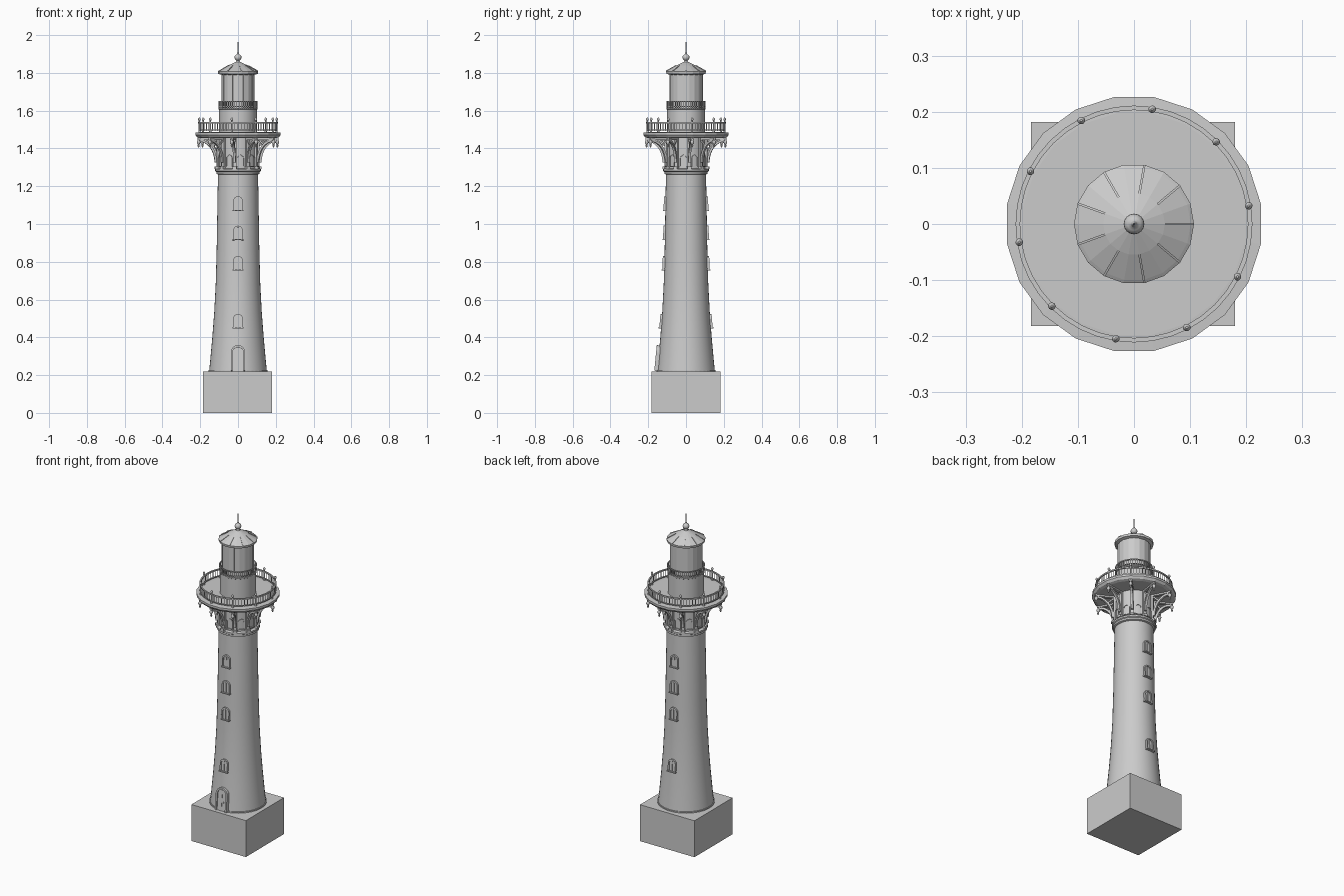
import bpy, bmesh
from math import sin, cos, pi, radians, atan2
from mathutils import Matrix, Vector

if "Cube" in bpy.data.objects:
    bpy.data.objects.remove(bpy.data.objects["Cube"], do_unlink=True)

stone = bpy.data.materials.new("pale grey stone")
stone.use_nodes = True
GREY = (0.6, 0.6, 0.6, 1)
stone.diffuse_color = GREY
stone.node_tree.nodes["Principled BSDF"].inputs["Base Color"].default_value = GREY


def finish(name, bm, smooth=None):
    bmesh.ops.recalc_face_normals(bm, faces=bm.faces)
    mesh = bpy.data.meshes.new(name)
    bm.to_mesh(mesh)
    bm.free()
    mesh.materials.append(stone)
    ob = bpy.data.objects.new(name, mesh)
    bpy.context.collection.objects.link(ob)
    if smooth:
        bpy.ops.object.select_all(action='DESELECT')
        ob.select_set(True)
        bpy.context.view_layer.objects.active = ob
        bpy.ops.object.shade_smooth_by_angle(angle=radians(smooth))
    return ob


def add_lathe(bm, profile, sides, phase=0.0, at=Matrix()):
    """Closed solid of revolution from (radius, height) points."""
    rings = [[bm.verts.new(at @ Vector((r * cos(phase + 2 * pi * i / sides),
                                        r * sin(phase + 2 * pi * i / sides), z)))
              for i in range(sides)] for r, z in profile]
    for low, high in zip(rings, rings[1:]):
        for i in range(sides):
            j = (i + 1) % sides
            bm.faces.new((low[i], low[j], high[j], high[i]))
    bm.faces.new(rings[0][::-1])
    bm.faces.new(rings[-1])


def lathe(name, profile, sides, phase=0.0, smooth=None):
    bm = bmesh.new()
    add_lathe(bm, profile, sides, phase)
    return finish(name, bm, smooth)


def add_box(bm, size, centre, at=Matrix()):
    bmesh.ops.create_cube(bm, size=1, matrix=at @ Matrix.Translation(centre) @ Matrix.Diagonal((*size, 1)))


def add_plate(bm, outline, depth, at):
    """Outline in local XZ, thickness centred on local Y."""
    a = [bm.verts.new(at @ Vector((x, -depth / 2, z))) for x, z in outline]
    b = [bm.verts.new(at @ Vector((x, depth / 2, z))) for x, z in outline]
    n = len(a)
    bm.faces.new(a)
    bm.faces.new(b[::-1])
    for i in range(n):
        j = (i + 1) % n
        bm.faces.new((a[i], b[i], b[j], a[j]))


def add_ring(bm, radius, half, z, sides, phase=0.0):
    """Square-section ring for the rails."""
    loops = []
    for dr, dz in ((-half, -half), (half, -half), (half, half), (-half, half)):
        loops.append([bm.verts.new(((radius + dr) * cos(phase + 2 * pi * i / sides),
                                    (radius + dr) * sin(phase + 2 * pi * i / sides), z + dz))
                      for i in range(sides)])
    for k in range(4):
        p, q = loops[k], loops[(k + 1) % 4]
        for i in range(sides):
            j = (i + 1) % sides
            bm.faces.new((p[i], p[j], q[j], q[i]))


def around(count, offset):
    return [Matrix.Rotation(radians(offset + 360 * i / count), 4, 'Z') for i in range(count)]


def arch(width, height, steps=8):
    """Outline with a half-round top, foot at the origin."""
    r = width / 2
    return [(-r, 0), (r, 0)] + [(r * cos(pi * i / steps), height - r + r * sin(pi * i / steps))
                                for i in range(steps + 1)]


def add_arch_frame(bm, width, height, bar, depth, at):
    """Raised arch border made of short quads, open in the middle."""
    outer = arch(width, height)[1:] + [(-width / 2, 0)]
    inner = arch(width - 2 * bar, height - bar)[1:] + [(bar - width / 2, 0)]
    for i in range(len(outer) - 2):
        add_plate(bm, [outer[i], outer[i + 1], inner[i + 1], inner[i]], depth, at)
    add_plate(bm, [outer[-2], outer[-1], inner[-1], inner[-2]], depth, at)


# Plinth and tapering shaft
bm = bmesh.new()
add_box(bm, (0.364, 0.364, 0.22), (-0.002, 0, 0.11))
finish("plinth", bm)
SHAFT = [(0.153, 0.22), (0.147, 0.28), (0.136, 0.40), (0.126, 0.53), (0.118, 0.68), (0.113, 0.86), (0.106, 1.27)]
lathe("shaft_foot", [(0.157, 0.218), (0.157, 0.227), (0.152, 0.227)], 40)
lathe("shaft", SHAFT, 40, smooth=30)
lathe("shaft_collar", [(0.106, 1.262), (0.115, 1.266), (0.115, 1.276), (0.121, 1.28),
                       (0.121, 1.29), (0.106, 1.294)], 40, smooth=30)
lathe("gallery_neck", [(0.104, 1.29), (0.104, 1.46)], 40, smooth=30)


def shaft_radius(z):
    for (r0, z0), (r1, z1) in zip(SHAFT, SHAFT[1:]):
        if z <= z1:
            return r0 + (r1 - r0) * (z - z0) / (z1 - z0)


def on_shaft(z, turn, lean_span):
    """Frame on the wall, leaning with the taper; local -Y points outward."""
    r = shaft_radius(z)
    lean = atan2(r - shaft_radius(z + lean_span), lean_span)
    return (Matrix.Rotation(turn, 4, 'Z') @ Matrix.Translation((0, -r, z))
            @ Matrix.Rotation(-lean, 4, 'X'))


# Windows on the front and back, and the front door
for side, turn in (("front", 0), ("back", pi)):
    bm = bmesh.new()
    for z in (0.45, 0.757, 0.917, 1.072):
        at = on_shaft(z, turn, 0.07)
        add_plate(bm, arch(0.044, 0.068), 0.006, at)
        add_arch_frame(bm, 0.050, 0.074, 0.008, 0.018, at)
        add_box(bm, (0.006, 0.014, 0.06), (0, 0, 0.033), at)
        add_box(bm, (0.056, 0.026, 0.006), (0, 0, 0), at)
    finish(side + "_windows", bm)
bm = bmesh.new()
at = on_shaft(0.222, 0, 0.12)
add_plate(bm, arch(0.066, 0.128), 0.014, at)
add_arch_frame(bm, 0.076, 0.136, 0.010, 0.03, at)
add_box(bm, (0.003, 0.018, 0.12), (0, 0, 0.06), at)
add_box(bm, (0.008, 0.022, 0.008), (0.01, 0, 0.05), at)
finish("door", bm)

# Corbel brackets carrying the gallery
bm = bmesh.new()
pendants = bmesh.new()
for at in around(10, 9):
    add_box(bm, (0.014, 0.018, 0.165), (0.108, 0, 1.375), at)
    add_box(bm, (0.11, 0.016, 0.012), (0.16, 0, 1.452), at)
    add_box(bm, (0.026, 0.022, 0.014), (0.112, 0, 1.298), at)
    steps = 8
    arc = [(0.205 - w * cos(pi / 2 * i / steps), 1.325 + h * sin(pi / 2 * i / steps))
           for w, h in ((0.092, 0.122), (0.080, 0.110)) for i in range(steps + 1)]
    for i in range(steps):
        k = steps + 1 + i
        add_plate(bm, [arc[i], arc[i + 1], arc[k + 1], arc[k]], 0.013, at)
    add_box(bm, (0.045, 0.008, 0.008), (0, 0, 0),
            at @ Matrix.Translation((0.132, 0, 1.427)) @ Matrix.Rotation(radians(45), 4, 'Y'))
    add_lathe(pendants, [(0.002, 1.405), (0.006, 1.414), (0.004, 1.421), (0.010, 1.430), (0.010, 1.436),
                         (0.005, 1.443), (0.005, 1.458)], 8, 0, at @ Matrix.Translation((0.211, 0, 0)))
finish("gallery_brackets", bm)
finish("bracket_pendants", pendants, 40)

# Small arched panels between the brackets
bm = bmesh.new()
for at in around(10, 27 + 90):
    spot = at @ Matrix.Translation((0, -0.104, 1.305))
    add_arch_frame(bm, 0.038, 0.062, 0.005, 0.008, spot)
    add_box(bm, (0.044, 0.012, 0.005), (0, 0, 0), spot)
finish("neck_panels", bm)

# Gallery floor
P = radians(9)
lathe("gallery_floor", [(0.205, 1.455), (0.22, 1.46), (0.229, 1.472), (0.229, 1.484), (0.2, 1.486)], 20, P)

# Gallery railing
bm = bmesh.new()
add_ring(bm, 0.207, 0.004, 1.537, 40, P)
add_ring(bm, 0.207, 0.003, 1.497, 40, P)
for at in around(80, 9):
    add_box(bm, (0.003, 0.003, 0.045), (0.207, 0, 1.515), at)
finish("gallery_railing", bm)
bm = bmesh.new()
for at in around(10, 9):
    add_lathe(bm, [(0.006, 1.484), (0.006, 1.492), (0.004, 1.495), (0.004, 1.543), (0.003, 1.546), (0.007, 1.551),
                   (0.007, 1.557), (0.002, 1.563)], 8, 0, at @ Matrix.Translation((0.207, 0, 0)))
finish("railing_posts", bm, 40)

# Watch room, lantern and its small railing
lathe("watch_room", [(0.100, 1.484), (0.100, 1.606), (0.103, 1.608), (0.103, 1.614), (0.09, 1.614)], 36, 0, 30)
lathe("lantern", [(0.088, 1.61), (0.088, 1.80)], 18, radians(10))
bm = bmesh.new()
for z in (1.622, 1.649):
    add_ring(bm, 0.101, 0.0025, z, 36)
for at in around(54, 0):
    add_box(bm, (0.003, 0.003, 0.038), (0.101, 0, 1.631), at)
finish("lantern_railing", bm)
bm = bmesh.new()
for at in around(9, 10):
    add_box(bm, (0.005, 0.005, 0.19), (0.087, 0, 1.705), at)
finish("lantern_bars", bm)

# Roof with ribs, ball and lightning rod
lathe("roof", [(0.088, 1.79), (0.105, 1.795), (0.107, 1.808), (0.101, 1.812), (0.055, 1.838), (0.012, 1.858)], 18)
bm = bmesh.new()
for at in around(9, 0):
    add_plate(bm, [(0.107, 1.807), (0.107, 1.812), (0.055, 1.841), (0.055, 1.836)], 0.004, at)
finish("roof_ribs", bm)
lathe("finial", [(0.014, 1.852), (0.009, 1.862), (0.008, 1.868)]
      + [(0.0175 * sin(pi * i / 10) + 0.001, 1.882 - 0.0175 * cos(pi * i / 10)) for i in range(1, 10)]
      + [(0.005, 1.904), (0.002, 1.914), (0.0015, 1.95), (0.0008, 2.0)], 16, 0, 50)
